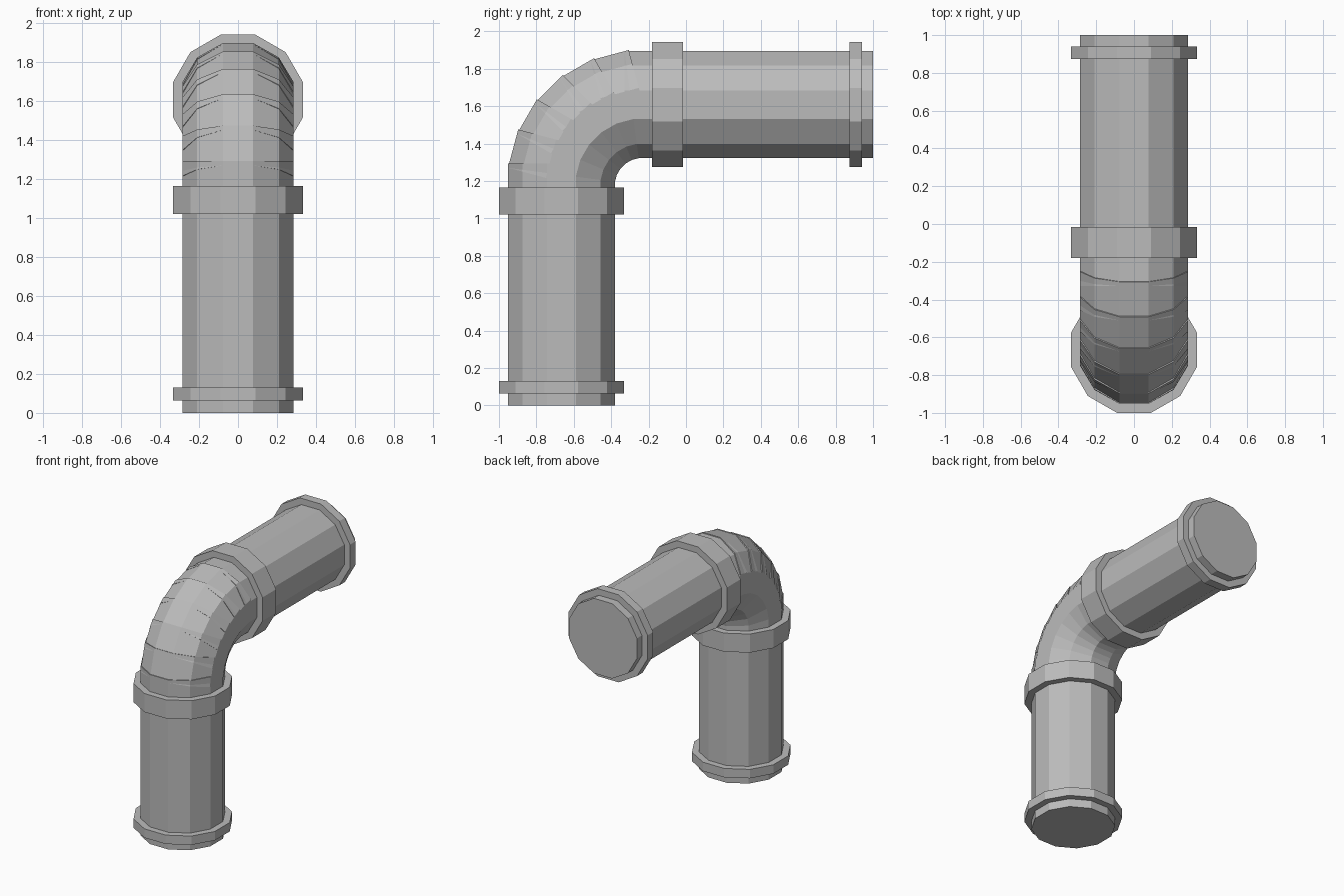
import bpy
from math import radians, sin, cos, tan, pi
from mathutils import Vector, Matrix

cube = bpy.data.objects.get("Cube")
if cube:
    bpy.data.objects.remove(cube, do_unlink=True)

SIDES = 12
PIPE, COLLAR = 0.286, 0.334      # distance from axis to flat side
FRONT_Y, TOP_Z = -0.666, 1.608   # axes of the upright and level pipes
BEND = 0.432                     # radius of the elbow centre line
STEP = radians(15)
LIP = 0.023                      # overlap past each elbow joint

grey = bpy.data.materials.new("pipe grey")
grey.use_nodes = True
COLOUR = (0.5, 0.5, 0.5, 1)
grey.diffuse_color = COLOUR
grey.node_tree.nodes["Principled BSDF"].inputs["Base Color"].default_value = COLOUR


def tube(name, origin, angle, start, end, apothem):
    """Twelve-sided cylinder along an axis tilted back from upright by angle."""
    direction = Vector((0, sin(angle), cos(angle)))
    bpy.ops.mesh.primitive_cylinder_add(
        vertices=SIDES, radius=apothem / cos(pi / SIDES), depth=end - start)
    ob = bpy.context.object
    ob.name = name
    # Turn half a side so that flats face the axes
    ob.data.transform(Matrix.Rotation(pi / SIDES, 4, "Z"))
    ob.rotation_euler.x = -angle
    ob.location = Vector(origin) + direction * (start + end) / 2
    ob.data.materials.append(grey)
    return ob


centre = Vector((0, FRONT_Y + BEND, TOP_Z - BEND))
half = (BEND + PIPE) * tan(STEP / 2)
upright = (0, FRONT_Y, 0)
level = (0, 0, TOP_Z)

# Straight pipes
tube("upright_pipe", upright, 0, 0, centre.z + half + LIP, PIPE)
tube("level_pipe", level, pi / 2, centre.y - half, 1, PIPE)

# Overlapping straight sections of the elbow
for i in range(1, 6):
    a = i * STEP
    middle = centre + BEND * Vector((0, -cos(a), sin(a)))
    tube(f"elbow_section_{i}", middle, a, -half, half + LIP, PIPE)

# Collars
tube("bottom_collar", upright, 0, 0.063, 0.131, COLLAR)
tube("lower_elbow_collar", upright, 0, 1.022, 1.164, COLLAR)
tube("upper_elbow_collar", level, pi / 2, -0.181, -0.017, COLLAR)
tube("end_collar", level, pi / 2, 0.873, 0.94, COLLAR)
